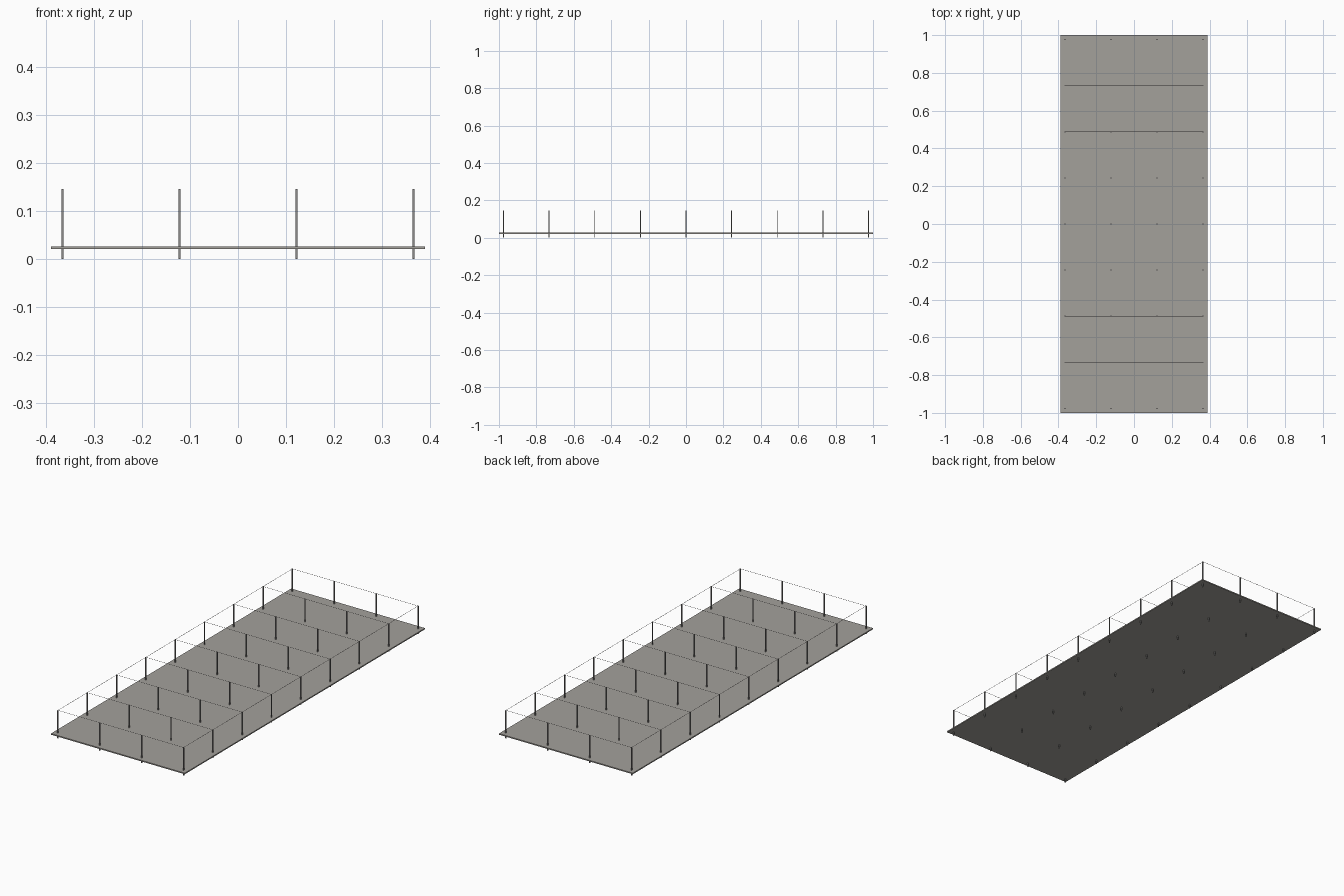
import bpy

if "Cube" in bpy.data.objects:
    bpy.data.objects.remove(bpy.data.objects["Cube"])

XS = [-0.366, -0.122, 0.122, 0.366]
YS = [-0.976 + 0.244 * i for i in range(9)]
TOP = 0.147
POST = 0.005
WIRE = 0.001


def material(name, rgb):
    m = bpy.data.materials.new(name)
    m.diffuse_color = (*rgb, 1)
    m.use_nodes = True
    m.node_tree.nodes["Principled BSDF"].inputs["Base Color"].default_value = m.diffuse_color
    return m


DECK = material("warm_grey", (0.37, 0.355, 0.33))
METAL = material("dark_grey", (0.27, 0.265, 0.26))


def box(name, x0, x1, y0, y1, z0, z1, mat):
    bpy.ops.mesh.primitive_cube_add(
        size=1, location=((x0 + x1) / 2, (y0 + y1) / 2, (z0 + z1) / 2))
    ob = bpy.context.object
    ob.name = name
    ob.scale = (x1 - x0, y1 - y0, z1 - z0)
    bpy.ops.object.transform_apply(location=False, rotation=False, scale=True)
    ob.data.materials.append(mat)
    return ob


# Deck slab
box("deck", -0.39, 0.39, -1, 1, 0.021, 0.027, DECK)

# Grid of posts, running through the deck to the ground
p = POST / 2
for i, x in enumerate(XS):
    for j, y in enumerate(YS):
        box(f"post_{i}_{j}", x - p, x + p, y - p, y + p, 0, TOP, METAL)

# Thin cross wires on every row
w = WIRE / 2
for j, y in enumerate(YS):
    box(f"cross_wire_{j}", XS[0], XS[-1], y - w, y + w, TOP - WIRE, TOP, METAL)

# Long wires along both outer sides
for name, x in (("left", XS[0]), ("right", XS[-1])):
    box(f"{name}_side_wire", x - w, x + w, YS[0], YS[-1], TOP - WIRE, TOP, METAL)
